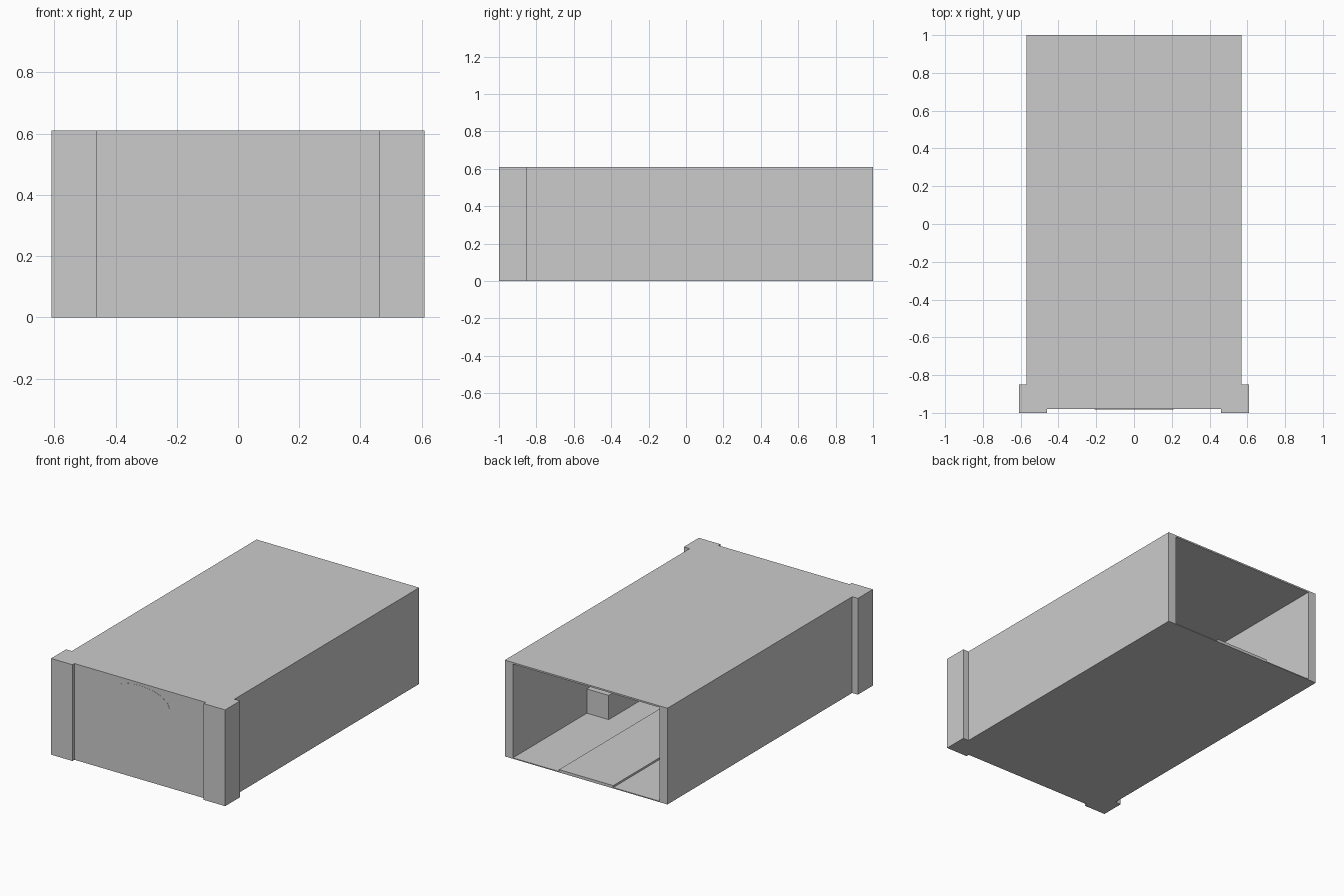
import bpy, bmesh, math

if "Cube" in bpy.data.objects:
    bpy.data.objects.remove(bpy.data.objects["Cube"])


def box(name, x0, x1, y0, y1, z0, z1):
    bm = bmesh.new()
    bmesh.ops.create_cube(bm, size=1)
    for v in bm.verts:
        v.co.x = x0 if v.co.x < 0 else x1
        v.co.y = y0 if v.co.y < 0 else y1
        v.co.z = z0 if v.co.z < 0 else z1
    return add(name, bm)


def add(name, bm):
    mesh = bpy.data.meshes.new(name)
    bm.to_mesh(mesh)
    bm.free()
    ob = bpy.data.objects.new(name, mesh)
    bpy.context.collection.objects.link(ob)
    return ob


H = 0.61

# Thin floor and roof slabs
box("floor", -0.57, 0.57, -0.98, 1.0, 0.0, 0.006)
box("roof", -0.57, 0.57, -0.98, 1.0, H - 0.01, H)

# Side walls, corner pillars and wall benches, mirrored left and right
for side, s in (("left", -1), ("right", 1)):
    def pair(name, a, b, *rest):
        box(f"{side}_{name}", min(s * a, s * b), max(s * a, s * b), *rest)
    pair("wall", 0.513, 0.57, -0.85, 1.0, 0.006, H - 0.01)
    pair("corner_pillar", 0.46, 0.61, -1.0, -0.85, 0.0, H)
    pair("bench", 0.36, 0.513, -0.26, 0.26, 0.006, 0.16)

# Front wall between the pillars
box("front_wall", -0.46, 0.46, -0.98, -0.925, 0.006, H - 0.01)

# Arched door panel lying flush on the front wall
bm = bmesh.new()
outline = [(-0.21, 0.018), (0.21, 0.018)]
outline += [(0.21 * math.cos(math.pi * i / 8), 0.49 + 0.105 * math.sin(math.pi * i / 8))
            for i in range(9)]
face = bm.faces.new([bm.verts.new((x, -0.981, z)) for x, z in outline])
ext = bmesh.ops.extrude_face_region(bm, geom=[face])
for v in ext["geom"]:
    if isinstance(v, bmesh.types.BMVert):
        v.co.y = -0.924
bmesh.ops.recalc_face_normals(bm, faces=bm.faces)
add("arched_door", bm)

# Raised walkway running from the door to the open back
box("walkway", -0.19, 0.19, -0.981, 1.0, 0.006, 0.018)
